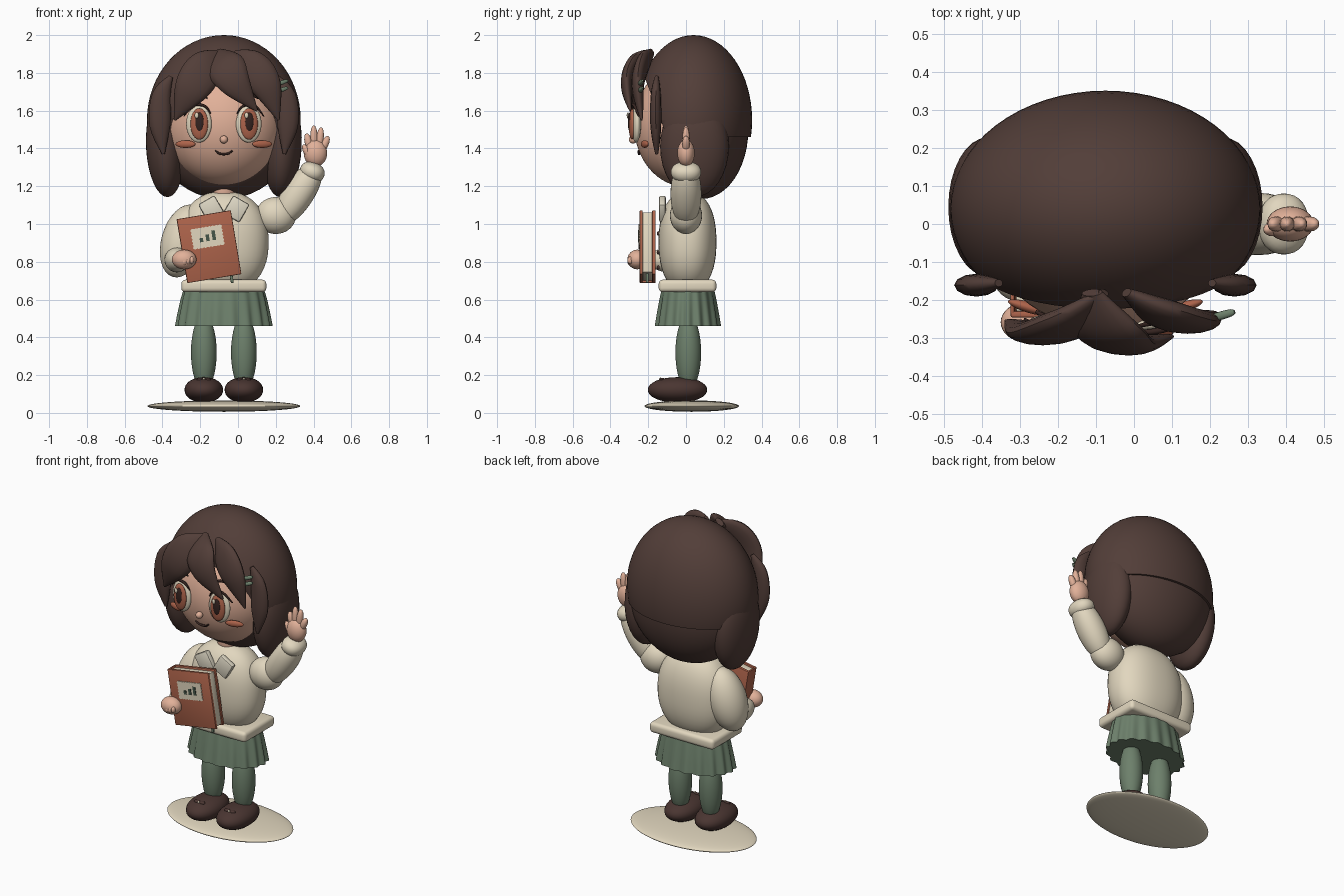
import bpy, bmesh, math
from mathutils import Vector, Matrix

if "Cube" in bpy.data.objects:
    bpy.data.objects.remove(bpy.data.objects["Cube"])

CX = -0.075  # symmetry axis of the figure


def mat(name, r, g, b):
    m = bpy.data.materials.new(name)
    m.diffuse_color = (r, g, b, 1)
    m.use_nodes = True
    m.node_tree.nodes["Principled BSDF"].inputs["Base Color"].default_value = m.diffuse_color
    return m


HAIR = mat("hair brown", .085, .048, .040)
SHOE = mat("shoe brown", .068, .036, .031)
SKIN = mat("skin", .76, .44, .32)
CREAM = mat("cream knit", .76, .68, .52)
SHIRT = mat("collar pale", .74, .69, .56)
GREEN = mat("sage green", .152, .215, .147)
RUST = mat("rust orange", .42, .126, .07)
DARK = mat("dark line", .035, .017, .014)
INK = mat("ink green", .06, .09, .065)


def finish(name, bm, m, angle=50):
    bmesh.ops.recalc_face_normals(bm, faces=bm.faces)
    me = bpy.data.meshes.new(name)
    bm.to_mesh(me)
    bm.free()
    me.materials.append(m)
    ob = bpy.data.objects.new(name, me)
    bpy.context.collection.objects.link(ob)
    bpy.ops.object.select_all(action='DESELECT')
    ob.select_set(True)
    bpy.context.view_layer.objects.active = ob
    bpy.ops.object.shade_smooth_by_angle(angle=math.radians(angle))
    return ob


def ball(name, loc, radii, m, rot=None, p=2, seg=32, cuts=()):
    """Ellipsoid; p > 2 makes it boxier; cuts are planes (point, normal) removing the normal side."""
    bm = bmesh.new()
    bmesh.ops.create_uvsphere(bm, u_segments=seg, v_segments=seg // 2, radius=1)
    for v in bm.verts:
        v.co /= sum(abs(c) ** p for c in v.co) ** (1 / p)
    M = Matrix.Translation(loc) @ (rot or Matrix()) @ Matrix.Diagonal((*radii, 1))
    bm.transform(M)
    for co, no in cuts:
        g = bm.verts[:] + bm.edges[:] + bm.faces[:]
        r = bmesh.ops.bisect_plane(bm, geom=g, plane_co=co, plane_no=no, clear_outer=True)
        e = [x for x in r["geom_cut"] if isinstance(x, bmesh.types.BMEdge)]
        bmesh.ops.holes_fill(bm, edges=e, sides=0)
    return finish(name, bm, m)


def limb(name, a, b, r, m, p=2, over=1.0, seg=32):
    """Ellipsoid whose long axis runs from a to b."""
    a, b = Vector(a), Vector(b)
    q = (b - a).to_track_quat('Z', 'Y').to_matrix().to_4x4()
    return ball(name, (a + b) / 2, (r, r, (b - a).length / 2 * over), m, q, p, seg)


def box(name, loc, size, m, frame=None, bevel=0.004, segs=2):
    bm = bmesh.new()
    bmesh.ops.create_cube(bm, size=1)
    bm.transform(Matrix.Translation(loc) @ Matrix.Diagonal((*size, 1)))
    if bevel:
        bmesh.ops.bevel(bm, geom=bm.edges[:], offset=bevel, segments=segs, affect='EDGES', profile=.5)
    if frame:
        bm.transform(frame)
    return finish(name, bm, m, 35)


def strand(name, pts, widths, thick, m, steps=5, sides=12):
    """Lofted lock or line along pts, widths[i] across and thick front to back."""
    P = [Vector(p) for p in pts]
    n = len(P)

    def cr(arr, i, t):
        a, b, c, d = arr[max(i - 1, 0)], arr[i], arr[i + 1], arr[min(i + 2, n - 1)]
        return .5 * (2 * b + (c - a) * t + (2 * a - 5 * b + 4 * c - d) * t * t + (3 * b - a - 3 * c + d) * t ** 3)

    smp = [(i, k / steps) for i in range(n - 1) for k in range(steps)] + [(n - 2, 1.0)]
    line = [cr(P, *s) for s in smp]
    wid = [max(cr(widths, *s), .001) for s in smp]
    top = max(wid)
    bm, rings = bmesh.new(), []
    for i, c in enumerate(line):
        t = (line[min(i + 1, len(line) - 1)] - line[max(i - 1, 0)]).normalized()
        s = t.cross(Vector((0, -1, 0))).normalized()
        f = s.cross(t)
        h = thick * (wid[i] / top) ** .7
        rings.append([bm.verts.new(c + s * wid[i] * math.cos(a) + f * h * math.sin(a))
                      for a in (2 * math.pi * k / sides for k in range(sides))])
    for r0, r1 in zip(rings, rings[1:]):
        for k in range(sides):
            bm.faces.new((r0[k], r0[k - 1], r1[k - 1], r1[k]))
    bm.faces.new(rings[0])
    bm.faces.new(rings[-1])
    return finish(name, bm, m)


# base
ball("base_disc", (CX, .03, .036), (.405, .25, .03), CREAM, seg=64)

# legs, shoes, shoe bows
for s, side in ((-1, "left"), (1, "right")):
    x = CX + s * .106
    ball(side + "_leg", (x, .012, .32), (.068, .068, .2), GREEN)
    ball(side + "_shoe", (x, -.045, .122), (.102, .157, .067), SHOE, p=2.1)
    for d in (-1, 1):
        ball(side + "_shoe_bow", (x + d * .018, -.125, .176), (.02, .014, .01), SHOE, seg=12)
    ball(side + "_shoe_bead", (x, -.135, .18), (.007, .007, .007), CREAM, seg=10)

# pleated skirt
bm, rings, N = bmesh.new(), [], 160
for z, rx, ry, w in ((.66, .21, .138, .008), (.6, .225, .15, .02), (.52, .24, .163, .03), (.46, .25, .172, .035)):
    ring = []
    for k in range(N):
        a = 2 * math.pi * k / N
        c = 1 + w * math.cos(18 * a)
        ring.append(bm.verts.new((CX + rx * c * math.cos(a), .01 + ry * c * math.sin(a), z)))
    rings.append(ring)
for r0, r1 in zip(rings, rings[1:]):
    for k in range(N):
        bm.faces.new((r0[k], r0[k - 1], r1[k - 1], r1[k]))
bm.faces.new(rings[0])
bm.faces.new(rings[-1])
finish("pleated_skirt", bm, GREEN)

# sweater, collar, buttons, neck
box("sweater_hem", (CX, .008, .672), (.45, .305, .066), CREAM, bevel=.022, segs=4)
ball("sweater_body", (CX, .008, .905), (.237, .153, .268), CREAM, p=2.3, seg=48)
ball("neck", (CX, .01, 1.18), (.065, .06, .09), SKIN)
for s in (-1, 1):
    F = Matrix.Translation((CX + s * .066, -.125, 1.08)) @ Matrix.Rotation(s * math.radians(30), 4, 'Y')
    box("collar_flap", (0, 0, 0), (.1, .036, .11), SHIRT, F, .01)
for z in (.77, .85, .95):
    ball("button", (CX, -.147, z), (.012, .008, .012), SHOE, seg=12)

# lowered arm holding the book
limb("lowered_upper_arm", (-.235, .02, 1.1), (-.345, -.01, .72), .116, CREAM)
limb("lowered_forearm", (-.335, .03, .81), (-.31, -.2, .81), .066, CREAM)
ball("holding_hand", (-.285, -.258, .812), (.065, .052, .052), SKIN)
for k in range(3):
    ball("holding_finger", (-.285 + .02 * k, -.295, .80 + .004 * k), (.012, .016, .02), SKIN, seg=14)

# raised arm and waving hand
ball("raised_shoulder", (.2, 0, 1.045), (.107, .085, .098), CREAM)
limb("raised_forearm", (.215, 0, 1.0), (.425, 0, 1.32), .082, CREAM, p=2.1)
ball("raised_cuff", (.393, 0, 1.275), (.067, .08, .052), CREAM, Matrix.Rotation(.35, 4, 'Y'), 2.2)
ball("raised_palm", (.41, 0, 1.375), (.062, .046, .072), SKIN)
for x0, x1, z1 in ((.385, .362, 1.48), (.403, .401, 1.522), (.425, .441, 1.512), (.44, .478, 1.465)):
    limb("raised_finger", (x0, 0, 1.38), (x1, 0, z1), .02, SKIN, p=2.2, seg=16)
limb("raised_thumb", (.39, -.01, 1.34), (.345, -.015, 1.42), .02, SKIN, seg=16)

# book
B = Matrix.Translation((-.153, 0, .88)) @ Matrix.Rotation(math.radians(-9.5), 4, 'Y')
box("book_front_cover", (0, -.237, 0), (.29, .016, .343), RUST, B)
box("book_pages", (.004, -.205, 0), (.272, .05, .323), CREAM, B)
box("book_back_cover", (0, -.17, 0), (.29, .018, .343), RUST, B)
box("book_spine", (-.14, -.203, 0), (.012, .07, .343), RUST, B)
box("bookmark", (.09, -.205, -.18), (.016, .014, .06), GREEN, B)
bm = bmesh.new()  # scalloped label plate
ring, W, H = [], .08, .052
corners = [(-W, -H), (W, -H), (W, H), (-W, H)]
for i in range(4):
    (xa, za), (xb, zb) = corners[i], corners[(i + 1) % 4]
    n = 18 if i % 2 == 0 else 12
    for k in range(n):
        t, g = k / n, 1 + .07 * (k % 2)
        ring.append(bm.verts.new(((xa + (xb - xa) * t) * g, -.246, .052 + (za + (zb - za) * t) * g)))
f = bm.faces.new(ring)
ex = bmesh.ops.extrude_face_region(bm, geom=[f])
bmesh.ops.translate(bm, vec=(0, -.005, 0), verts=[v for v in ex["geom"] if isinstance(v, bmesh.types.BMVert)])
bm.transform(B)
finish("book_label", bm, CREAM, 30)
for k, h in enumerate((.022, .036, .052)):
    box("label_bar", (-.034 + .034 * k, -.252, .03 + h / 2), (.018, .004, h), INK, B, 0)

# head and face
HC, HR = Vector((CX, 0, 1.525)), (.312, .275, .328)
ball("head", HC, HR, SKIN, seg=64)


def face_y(dx, z):
    return -HR[1] * math.sqrt(1 - (dx / HR[0]) ** 2 - ((z - HC.z) / HR[2]) ** 2)


for s in (-1, 1):
    x = CX + s * .132
    R = Matrix.Rotation(s * .12, 4, 'Z')
    ball("eye_white", (x, -.264, 1.53), (.068, .025, .099), CREAM, R)
    ball("eye_iris", (x + .002, -.286, 1.53), (.047, .017, .083), RUST, R)
    ball("eye_pupil", (x + .003, -.298, 1.54), (.023, .01, .05), DARK, R)
    ball("eye_glint", (x - .012, -.308, 1.575), (.011, .006, .016), CREAM, seg=14)
    lash = [(x - s * .062, -.275, 1.585), (x - s * .03, -.284, 1.625), (x + s * .03, -.275, 1.628), (x + s * .08, -.25, 1.57)]
    strand("eyelash", lash, [.003, .007, .008, .003], .008, DARK)
    brow = [(x - s * .045, -.268, 1.665), (x, -.255, 1.69), (x + s * .05, -.23, 1.665)]
    strand("eyebrow", brow, [.004, .009, .004], .008, DARK)
    ball("cheek", (CX + s * .203, face_y(.203, 1.423) - .028, 1.423), (.055, .014, .02), RUST, Matrix.Rotation(s * .3, 4, 'Z'))
ball("nose", (CX, -.28, 1.447), (.021, .022, .021), SKIN, seg=20)
mouth = [(CX + d, face_y(d, z) - .006, z) for d, z in ((-.045, 1.388), (-.02, 1.372), (.02, 1.372), (.045, 1.388))]
strand("mouth", mouth, [.004, .006, .006, .004], .007, DARK)

# hair mass: upper cap, lower back, side locks
cap_cuts = (((0, -.10, 1.46), (0, -.936, -.351)), ((0, 0, 1.46), (0, 0, -1)))
ball("hair_cap", (CX, .04, 1.55), (.407, .31, .45), HAIR, seg=64, cuts=cap_cuts)
ball("hair_back", (CX, .08, 1.5), (.375, .25, .368), HAIR, seg=48)
for s in (-1, 1):
    ball("side_lock", (CX + s * .31, .045, 1.41), (.102, .182, .268), HAIR, Matrix.Rotation(s * .05, 4, 'Y'), 2)
    front = [(CX + s * .28, -.155, 1.78), (CX + s * .33, -.16, 1.68), (CX + s * .338, -.16, 1.52), (CX + s * .32, -.155, 1.37)]
    strand("temple_lock", front, [.012, .05, .055, .008], .03, HAIR)

# fringe
fringe = (
    ([(-.08, -.18, 1.905), (-.17, -.255, 1.83), (-.25, -.285, 1.71), (-.335, -.255, 1.55)], [.02, .095, .09, .006]),
    ([(-.11, -.18, 1.91), (-.07, -.275, 1.84), (-.01, -.315, 1.74), (.1, -.295, 1.6)], [.03, .1, .08, .006]),
    ([(-.02, -.18, 1.905), (.07, -.23, 1.84), (.15, -.255, 1.73), (.215, -.235, 1.55)], [.02, .085, .08, .006]),
)
for pts, w in fringe:
    strand("fringe_lock", pts, w, .036, HAIR, steps=8, sides=16)

# hair clip
for z in (1.71, 1.748):
    limb("hair_clip_bar", (.195, -.25, z - .012), (.265, -.23, z + .012), .011, GREEN, p=3, seg=14)
